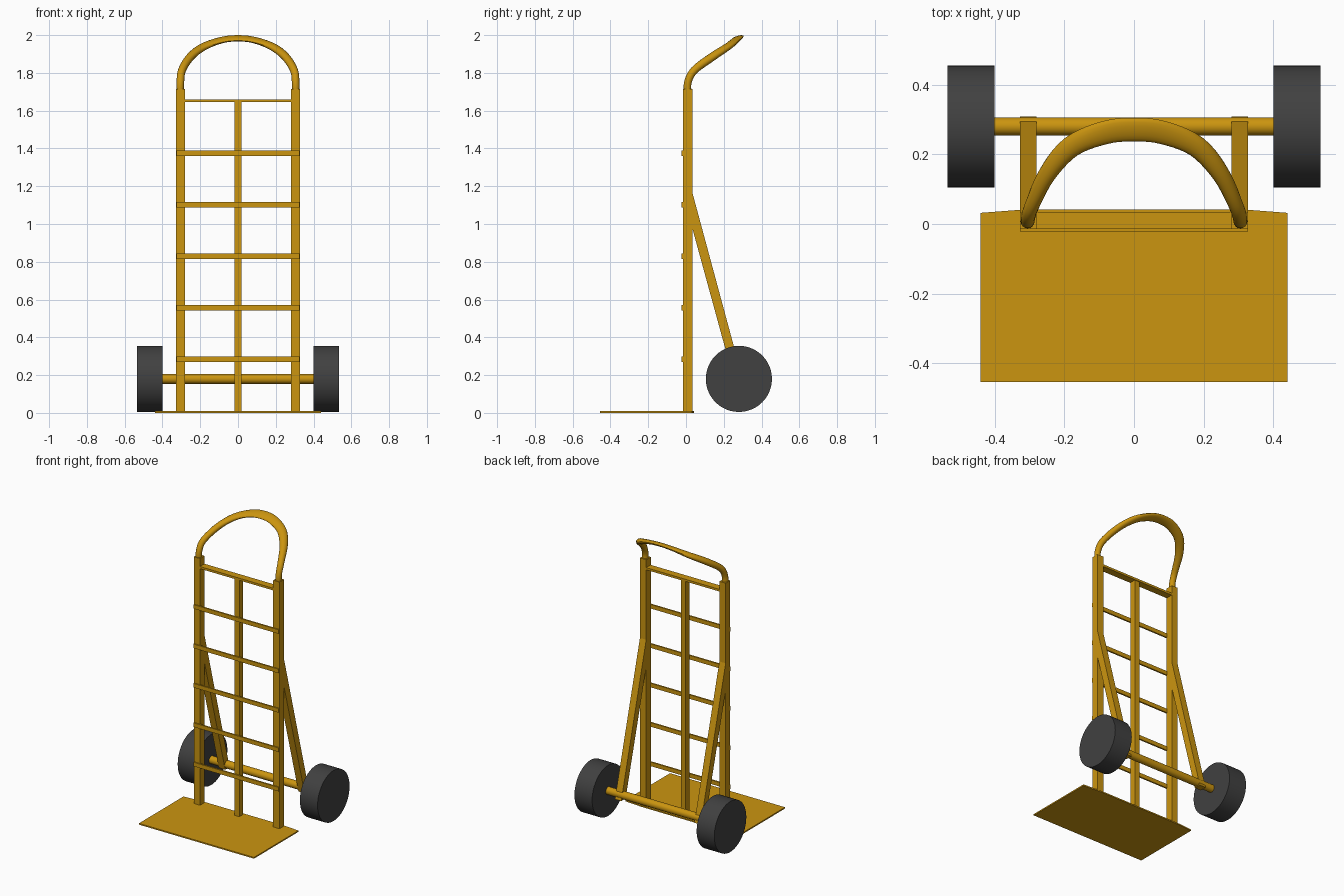
import bpy, bmesh, math
from mathutils import Vector

cube = bpy.data.objects.get("Cube")
if cube:
    bpy.data.objects.remove(cube, do_unlink=True)


def material(name, rgb):
    mat = bpy.data.materials.new(name)
    mat.use_nodes = True
    mat.diffuse_color = (*rgb, 1)
    mat.node_tree.nodes["Principled BSDF"].inputs["Base Color"].default_value = (*rgb, 1)
    return mat


YELLOW = material("golden yellow paint", (0.6, 0.3, 0.005))
RUBBER = material("dark grey rubber", (0.052, 0.052, 0.052))


def finish(name, bm, mat, smooth=False):
    bmesh.ops.recalc_face_normals(bm, faces=bm.faces)
    mesh = bpy.data.meshes.new(name)
    bm.to_mesh(mesh)
    bm.free()
    mesh.materials.append(mat)
    obj = bpy.data.objects.new(name, mesh)
    bpy.context.collection.objects.link(obj)
    if smooth:
        bpy.ops.object.select_all(action='DESELECT')
        obj.select_set(True)
        bpy.context.view_layer.objects.active = obj
        bpy.ops.object.shade_smooth_by_angle(angle=math.radians(40))
    return obj


def prism(name, outline, offset, mat=YELLOW):
    """Extrude a closed planar outline along an offset vector."""
    bm = bmesh.new()
    face = bm.faces.new([bm.verts.new(p) for p in outline])
    extruded = bmesh.ops.extrude_face_region(bm, geom=[face])["geom"]
    verts = [v for v in extruded if isinstance(v, bmesh.types.BMVert)]
    bmesh.ops.translate(bm, verts=verts, vec=offset)
    return finish(name, bm, mat)


def box(name, x0, x1, y0, y1, z0, z1):
    base = [(x0, y0, z0), (x1, y0, z0), (x1, y1, z0), (x0, y1, z0)]
    return prism(name, base, (0, 0, z1 - z0))


def cylinder_x(name, x0, x1, y, z, radius, sides, mat):
    ring = [(x0, y + radius * math.cos(math.tau * i / sides),
             z + radius * math.sin(math.tau * i / sides)) for i in range(sides)]
    obj = prism(name, ring, (x1 - x0, 0, 0), mat)
    bpy.ops.object.select_all(action='DESELECT')
    obj.select_set(True)
    bpy.context.view_layer.objects.active = obj
    bpy.ops.object.shade_smooth_by_angle(angle=math.radians(40))
    return obj


# Toe plate with slightly slanted rear corners
prism("toe_plate", [(-0.44, -0.454, 0), (0.44, -0.454, 0), (0.44, 0.032, 0),
                    (0.31, 0.042, 0), (-0.31, 0.042, 0), (-0.44, 0.032, 0)], (0, 0, 0.009))

# Upright rails, rear braces and wheels, one per side
for side, s in (("left", 1), ("right", -1)):
    xa, xb = sorted((0.28 * s, 0.328 * s))
    box(side + "_rail", xa, xb, -0.015, 0.035, 0, 1.715)
    prism(side + "_brace", [(xa, 0.03, 0.99), (xa, 0.03, 1.18), (xa, 0.308, 0.15),
                            (xa, 0.26, 0.15)], (xb - xa, 0, 0))
    wa, wb = sorted((0.4 * s, 0.535 * s))
    cylinder_x(side + "_wheel", wa, wb, 0.28, 0.18, 0.175, 48, RUBBER)

# Axle, centre post and cross members
cylinder_x("axle", -0.41, 0.41, 0.28, 0.18, 0.026, 24, YELLOW)
box("centre_post", -0.019, 0.019, -0.013, 0.03, 0, 1.65)
box("top_bar", -0.285, 0.285, -0.015, 0.035, 1.645, 1.66)
for i in range(5):
    z = 0.284 + 0.2725 * i
    box(f"rung_{i + 1}", -0.326, 0.326, -0.023, -0.012, z - 0.014, z + 0.014)

# Handle: half path as (x, y, z, half width, half thickness), mirrored to a full loop
half = [(0.305, 0.01, 1.69, 0.02, 0.02), (0.305, 0.01, 1.75, 0.02, 0.02),
        (0.296, 0.045, 1.815, 0.021, 0.021), (0.25, 0.142, 1.887, 0.026, 0.021),
        (0.18, 0.222, 1.94, 0.031, 0.018), (0.085, 0.262, 1.974, 0.035, 0.013)]
mirrored = [(-p[0], *p[1:]) for p in reversed(half)]
keys = [Vector(p) for p in half + [(0, 0.271, 1.983, 0.036, 0.012)] + mirrored]


def spline(points, steps):
    """Catmull-Rom interpolation through the points."""
    pts = [points[0]] + points + [points[-1]]
    out = []
    for a, b, c, d in zip(pts, pts[1:], pts[2:], pts[3:]):
        for k in range(steps):
            t = k / steps
            out.append(0.5 * (2 * b + (c - a) * t + (2 * a - 5 * b + 4 * c - d) * t ** 2
                              + (3 * b - a - 3 * c + d) * t ** 3))
    return out + [points[-1]]


samples = spline(keys, 5)
bm = bmesh.new()
rings = []
SIDES = 16
for i, p in enumerate(samples):
    before, after = samples[max(i - 1, 0)], samples[min(i + 1, len(samples) - 1)]
    tangent = Vector(after[:3]) - Vector(before[:3])
    tangent.normalize()
    wide = Vector((0, 0.94, 0.34))
    wide = (wide - tangent * wide.dot(tangent)).normalized()
    thin = tangent.cross(wide)
    ring = []
    for k in range(SIDES):
        a = math.tau * k / SIDES
        ring.append(bm.verts.new(Vector(p[:3]) + wide * p[3] * math.cos(a)
                                 + thin * p[4] * math.sin(a)))
    rings.append(ring)
for r0, r1 in zip(rings, rings[1:]):
    for k in range(SIDES):
        n = (k + 1) % SIDES
        bm.faces.new((r0[k], r0[n], r1[n], r1[k]))
bm.faces.new(rings[0])
bm.faces.new(rings[-1])
finish("loop_handle", bm, YELLOW, smooth=True)
